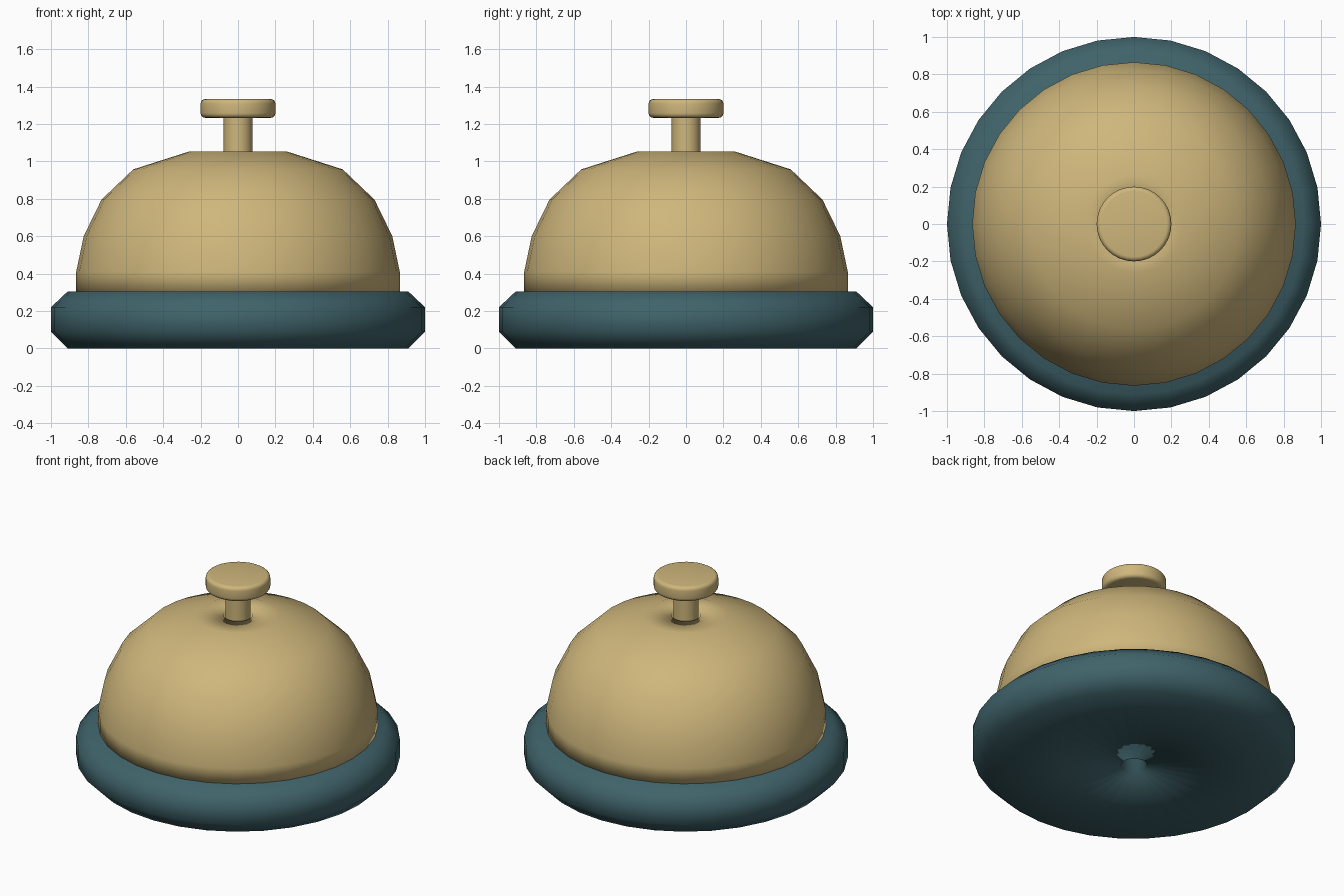
import bpy, bmesh, math

if "Cube" in bpy.data.objects:
    bpy.data.objects.remove(bpy.data.objects["Cube"])


def material(name, color):
    m = bpy.data.materials.new(name)
    m.diffuse_color = color
    m.use_nodes = True
    m.node_tree.nodes["Principled BSDF"].inputs["Base Color"].default_value = m.diffuse_color
    return m


def lathe(name, profile, mat, sharp, steps=32):
    """Revolve an (r, z) profile about z; r = 0 makes a pole."""
    bm = bmesh.new()
    verts = [bm.verts.new((r, 0, z)) for r, z in profile]
    edges = [bm.edges.new(p) for p in zip(verts, verts[1:])]
    bmesh.ops.spin(bm, geom=verts + edges, cent=(0, 0, 0), axis=(0, 0, 1),
                   angle=math.tau, steps=steps, use_duplicate=False)
    bmesh.ops.remove_doubles(bm, verts=bm.verts, dist=1e-4)
    bmesh.ops.recalc_face_normals(bm, faces=bm.faces)
    me = bpy.data.meshes.new(name)
    bm.to_mesh(me)
    bm.free()
    me.materials.append(mat)
    ob = bpy.data.objects.new(name, me)
    bpy.context.collection.objects.link(ob)
    bpy.ops.object.select_all(action='DESELECT')
    ob.select_set(True)
    bpy.context.view_layer.objects.active = ob
    if sharp:
        bpy.ops.object.shade_smooth_by_angle(angle=math.radians(sharp))
    else:
        bpy.ops.object.shade_smooth()
    return ob


brass = material("brass", (0.62, 0.47, 0.2, 1))
teal = material("teal", (0.05, 0.125, 0.145, 1))

# Chamfered base with a small socket underneath
lathe("base", [(0, 0.09), (0.08, 0.09), (0.08, 0), (0.91, 0), (1, 0.09),
               (1, 0.22), (0.91, 0.305), (0, 0.305)], teal, 0)

# Dome with a hole at the top for the plunger
lathe("dome", [(0, 0.29), (0.865, 0.29), (0.865, 0.41), (0.825, 0.6),
               (0.73, 0.795), (0.56, 0.957), (0.26, 1.053), (0.09, 1.053),
               (0.09, 1.0), (0, 1.0)], brass, 0)

# Plunger stem
lathe("plunger_stem", [(0, 0.99), (0.077, 0.99), (0.077, 1.25), (0, 1.25)], brass, 40)

# Push button with rounded rims
b = 0.025
arc = [(math.cos(a) * b, math.sin(a) * b)
       for a in (math.radians(22.5 * i) for i in range(5))]
lower = [(0.2 - b + x, 1.233 + b - z) for x, z in reversed(arc)]
upper = [(0.2 - b + x, 1.333 - b + z) for x, z in arc]
lathe("push_button", [(0, 1.233)] + lower + upper + [(0, 1.333)], brass, 40)
